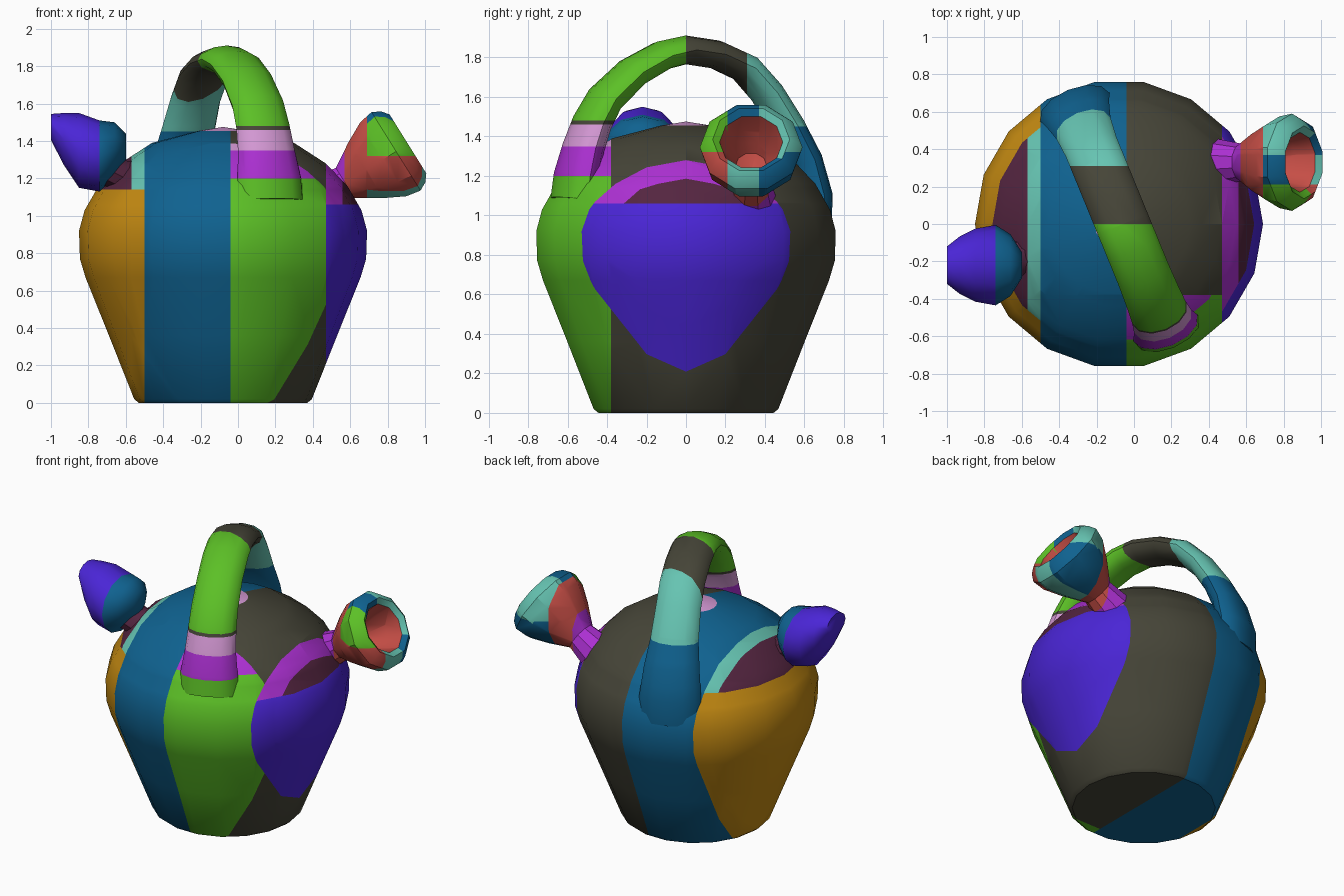
import bpy, bmesh, math
from mathutils import Vector

if "Cube" in bpy.data.objects:
    bpy.data.objects.remove(bpy.data.objects["Cube"], do_unlink=True)

# Palette in 0-255 display values, converted to linear
PALETTE = {
    "green": (92, 192, 38), "mint": (102, 196, 178), "red": (198, 78, 70),
    "gold": (196, 138, 18), "blue": (15, 98, 144), "charcoal": (70, 69, 56),
    "indigo": (74, 37, 214), "magenta": (172, 48, 210), "pink": (212, 152, 212),
    "plum": (84, 37, 64),
}
NAMES = list(PALETTE)


def linear(v):
    v /= 255
    return v / 12.92 if v < 0.04 else ((v + 0.055) / 1.055) ** 2.4


MATERIALS = []
for name, rgb in PALETTE.items():
    m = bpy.data.materials.new(name)
    m.use_nodes = True
    col = (*[linear(c) for c in rgb], 1)
    m.diffuse_color = col
    bsdf = m.node_tree.nodes["Principled BSDF"]
    bsdf.inputs["Base Color"].default_value = col
    bsdf.inputs["Roughness"].default_value = 0.7
    MATERIALS.append(m)


def loft(name, rings, sides, cuts, rule, angle=35):
    """Skin elliptical rings (centre, u, v), cut along axis planes, colour by rule."""
    bm = bmesh.new()
    loops = []
    for c, u, v in rings:
        loop = []
        for i in range(sides):
            a = math.tau * i / sides
            loop.append(bm.verts.new(c + u * math.cos(a) + v * math.sin(a)))
        loops.append(loop)
    for p, q in zip(loops, loops[1:]):
        for i in range(sides):
            j = (i + 1) % sides
            bm.faces.new((p[i], p[j], q[j], q[i]))
    bm.faces.new(loops[0][::-1])
    bm.faces.new(loops[-1])
    for axis, value in cuts:
        normal = Vector([float(axis == k) for k in "xyz"])
        bmesh.ops.bisect_plane(bm, geom=bm.verts[:] + bm.edges[:] + bm.faces[:],
                               plane_co=normal * value, plane_no=normal)
    bmesh.ops.recalc_face_normals(bm, faces=bm.faces)
    for f in bm.faces:
        f.material_index = NAMES.index(rule(f.calc_center_median()))
    mesh = bpy.data.meshes.new(name)
    bm.to_mesh(mesh)
    bm.free()
    for m in MATERIALS:
        mesh.materials.append(m)
    ob = bpy.data.objects.new(name, mesh)
    bpy.context.collection.objects.link(ob)
    bpy.ops.object.select_all(action="DESELECT")
    ob.select_set(True)
    bpy.context.view_layer.objects.active = ob
    bpy.ops.object.shade_smooth_by_angle(angle=math.radians(angle))
    return ob


X, Y, Z = Vector((1, 0, 0)), Vector((0, 1, 0)), Vector((0, 0, 1))


def revolve(origin, u, v, axis, profile):
    return [(origin + axis * t, u * r, v * r) for r, t in profile]


# Colour blocks of the pot
def pot_colour(p):
    if p.x < -0.5:
        return "gold" if p.z < 1.14 else "mint" if p.x > -0.57 else "plum"
    if p.x > 0.47:
        return "indigo" if p.z < 1.06 else "magenta" if p.x < 0.56 else "plum"
    if p.z > 1.455:
        return "pink"
    if p.x < -0.04:
        return "blue"
    if p.y > -0.38:
        return "charcoal"
    return "green" if p.z < 1.2 else "magenta" if p.z < 1.35 else "pink"


POT_CUTS = [("x", -0.57), ("x", -0.5), ("x", -0.04), ("x", 0.47), ("x", 0.56),
            ("y", -0.38), ("z", 1.06), ("z", 1.14), ("z", 1.2), ("z", 1.35)]

# Pot body with domed top
body_profile = [(0.45, 0), (0.475, 0.02), (0.61, 0.36), (0.735, 0.67), (0.765, 0.77),
                (0.77, 0.92), (0.74, 1.03), (0.665, 1.16), (0.55, 1.28),
                (0.38, 1.39), (0.13, 1.455), (0.002, 1.475)]
loft("pot_body", revolve(Vector((-0.08, 0, 0)), X, Y, Z, body_profile),
     18, POT_CUTS, pot_colour)


# Flattened arched handle, set at an angle across the pot
def handle_colour(p):
    if p.y < 0:
        for top, name in ((1.2, "green"), (1.35, "magenta"), (1.46, "pink"), (1.48, "charcoal")):
            if p.z < top:
                return name
        return "green"
    if p.z < 1.45:
        return "blue"
    return "charcoal" if p.y < 0.31 else "mint"


arch = [(-0.57, 1.08, 0.19, 0.10), (-0.555, 1.2, 0.185, 0.10), (-0.52, 1.34, 0.165, 0.095),
        (-0.475, 1.47, 0.155, 0.09), (-0.41, 1.59, 0.15, 0.085), (-0.27, 1.725, 0.145, 0.08),
        (-0.12, 1.81, 0.145, 0.075), (0, 1.838, 0.145, 0.073), (0.15, 1.815, 0.145, 0.073),
        (0.3, 1.745, 0.145, 0.075), (0.41, 1.62, 0.145, 0.075), (0.51, 1.45, 0.155, 0.08),
        (0.585, 1.28, 0.18, 0.09), (0.625, 1.1, 0.2, 0.1), (0.62, 0.95, 0.2, 0.1)]
points = [Vector((-0.06 - 0.41 * y, y, z)) for y, z, _, _ in arch]
across = Vector((1, 0.41, 0)).normalized()
handle_rings = []
for i, (_, _, wide, thick) in enumerate(arch):
    tangent = (points[min(i + 1, len(arch) - 1)] - points[max(i - 1, 0)]).normalized()
    handle_rings.append((points[i], across * wide, tangent.cross(across) * thick))
loft("arched_handle", handle_rings, 12,
     [("y", 0), ("y", 0.31), ("z", 1.2), ("z", 1.35), ("z", 1.45), ("z", 1.46), ("z", 1.48)],
     handle_colour, 40)

# Open flared cup on the left side
aim = Vector((0.85, 0, 0.53)).normalized()
lift = Y.cross(aim) * -1
cup_centre = Vector((0.845, 0.33, 1.345))


def cup_colour(p):
    rel = p - cup_centre
    along = rel.dot(aim)
    radius = (rel - aim * along).length
    if p.x < 0.57:
        return "magenta"
    if p.x < 0.69 or (radius < 0.15 and along > -0.27):
        return "red"
    if p.y < 0.21:
        return "green" if p.z > 1.32 else "red"
    if p.y < 0.37:
        return "blue" if p.z > 1.33 else "mint"
    return "mint" if p.z > 1.3 else "blue"


cup_profile = [(0.13, -0.5), (0.1, -0.32), (0.185, -0.19), (0.245, -0.08), (0.26, 0),
               (0.235, 0.045), (0.195, 0.075), (0.16, 0.05), (0.135, -0.05),
               (0.08, -0.18), (0.002, -0.22)]
loft("flared_cup", revolve(cup_centre, Y, lift, aim, cup_profile), 10,
     [("x", 0.57), ("x", 0.69), ("y", 0.21), ("y", 0.37), ("z", 1.32)], cup_colour)

# Closed bulb on the right side: x, y half-size, z centre, z half-size
bulb = [(-1.0, 0.1, 1.475, 0.07), (-0.93, 0.155, 1.41, 0.14), (-0.85, 0.195, 1.35, 0.2),
        (-0.74, 0.215, 1.32, 0.19), (-0.66, 0.165, 1.355, 0.145), (-0.6, 0.07, 1.37, 0.07)]
loft("bulb", [(Vector((x, -0.22, z)), Y * w, Z * h) for x, w, z, h in bulb], 12,
     [], lambda p: "indigo" if p.x < -0.74 else "blue", 50)

# Short stem joining the bulb to the pot
stem = [(-0.48, -0.13, 1.19), (-0.6, -0.18, 1.2), (-0.72, -0.21, 1.26)]
loft("bulb_stem", [(Vector(c), Y * 0.11, Z * 0.1) for c in stem], 10,
     [("x", -0.57)], lambda p: "plum" if p.x < -0.57 else "mint")
